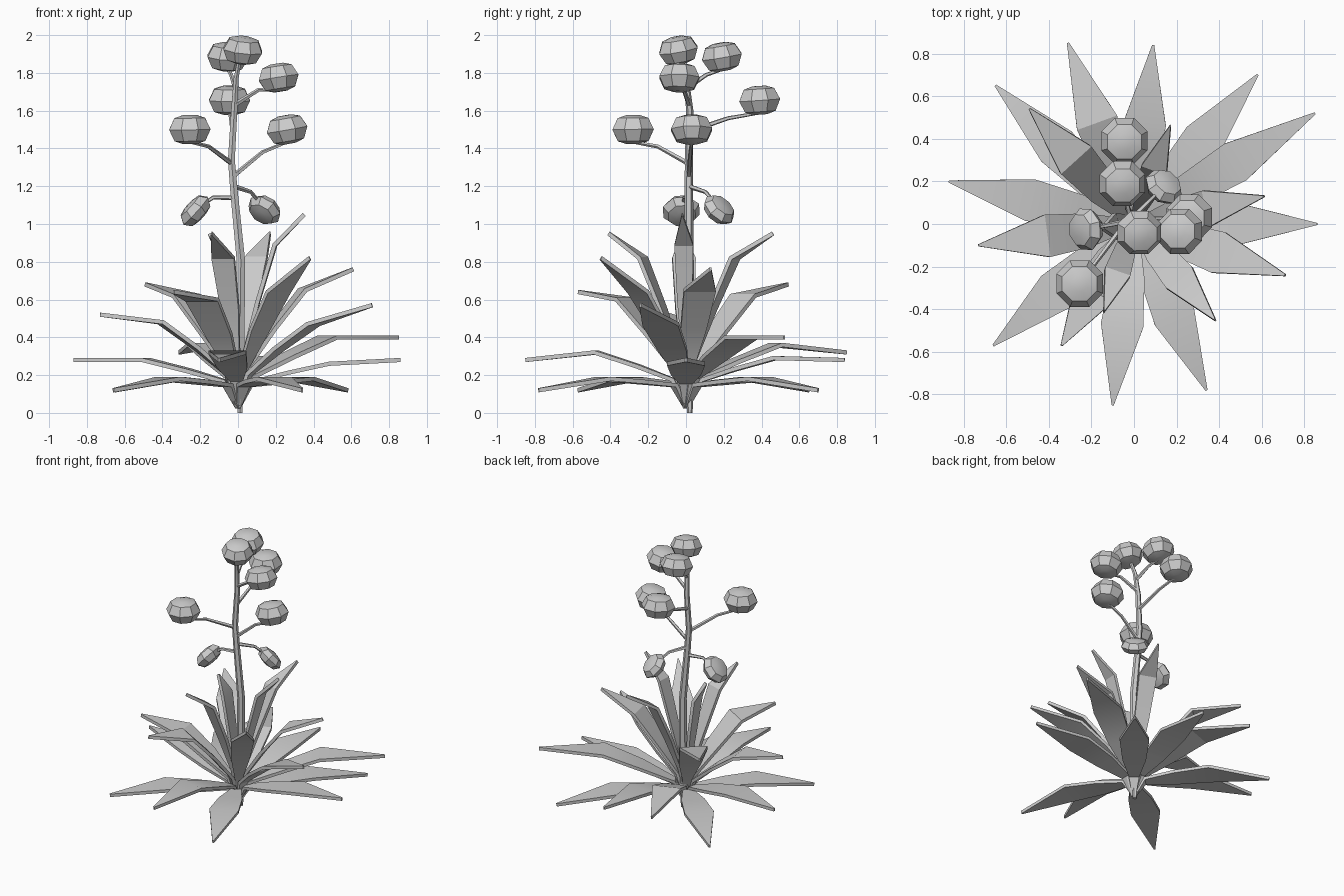
import bpy
import bmesh
import math
from mathutils import Vector

cube = bpy.data.objects.get("Cube")
if cube:
    bpy.data.objects.remove(cube, do_unlink=True)

grey = bpy.data.materials.new("plain_grey")
grey.use_nodes = True
colour = (0.6, 0.6, 0.6, 1)
grey.diffuse_color = colour
grey.node_tree.nodes["Principled BSDF"].inputs["Base Color"].default_value = colour


def loft(name, rings):
    """Skin a row of equal rings, cap the ends and smooth by angle."""
    bm = bmesh.new()
    rings = [[bm.verts.new(p) for p in ring] for ring in rings]
    for low, high in zip(rings, rings[1:]):
        for k in range(len(low)):
            n = (k + 1) % len(low)
            bm.faces.new((low[k], low[n], high[n], high[k]))
    bm.faces.new(rings[0][::-1])
    bm.faces.new(rings[-1])
    bmesh.ops.recalc_face_normals(bm, faces=bm.faces)
    mesh = bpy.data.meshes.new(name)
    bm.to_mesh(mesh)
    bm.free()
    obj = bpy.data.objects.new(name, mesh)
    bpy.context.collection.objects.link(obj)
    mesh.materials.append(grey)
    bpy.ops.object.select_all(action="DESELECT")
    obj.select_set(True)
    bpy.context.view_layer.objects.active = obj
    bpy.ops.object.shade_smooth_by_angle(angle=math.radians(25))


def direction(points, i):
    return (points[min(i + 1, len(points) - 1)] - points[max(i - 1, 0)]).normalized()


def tube(name, points, radii, sides=6):
    """Sweep a polygon along a path."""
    rings = []
    for i, (p, r) in enumerate(zip(points, radii)):
        turn = Vector((0, 0, 1)).rotation_difference(direction(points, i))
        angles = [math.tau * (k + 0.5) / sides for k in range(sides)]
        rings.append([p + turn @ Vector((r * math.cos(a), r * math.sin(a), 0)) for a in angles])
    loft(name, rings)


def leaf(name, tip, bend_height):
    """Thick blade with a narrow neck that rises, bends outward and ends in a point."""
    x, y, top = tip
    reach = math.hypot(x, y)
    out = Vector((x, y, 0)) / reach
    side = Vector((-out.y, out.x, 0))
    width = 0.2 - 0.25 * max(0, top - 0.65)
    neck = 0.11 + 0.2 * bend_height
    # distance along the reach, height, share of the full width
    outline = [(0.0, 0.03, 0.12), (0.08, neck, 0.35),
               (0.3, (neck + bend_height) / 2, 0.8),
               (0.56, bend_height, 1.0), (1.0, top, 0.05)]
    path = [out * (far * reach) + Vector((0, 0, height)) for far, height, share in outline]
    rings = []
    for i, centre in enumerate(path):
        half = side * (width * outline[i][2] / 2)
        lift = direction(path, i).cross(side) * 0.011
        rings.append([centre - half - lift, centre + half - lift,
                      centre + half + lift, centre - half + lift])
    loft(name, rings)


def bud(name, centre, size, squash, tilt):
    """Flattened eight-sided bud whose axis leans outward by the tilt."""
    lean = Vector((centre.x, centre.y, 0)).normalized() * math.sin(tilt)
    axis = lean + Vector((0, 0, math.cos(tilt)))
    profile = [(0.04, -0.078), (0.09, -0.062), (0.121, 0), (0.09, 0.062), (0.04, 0.078)]
    tube(name, [centre + axis * (h * size * squash) for r, h in profile],
         [r * size for r, h in profile], 8)


# Leaves: tip position, then height at the bend
leaves = {
    "low_leaf": [((0.58, 0.7, 0.12), 0.18), ((-0.65, 0.65, 0.12), 0.18),
                 ((-0.66, -0.57, 0.12), 0.18), ((0.34, -0.78, 0.12), 0.18)],
    "spreading_leaf": [((0.86, 0, 0.28), 0.26), ((0.09, 0.84, 0.28), 0.29),
                       ((-0.87, 0.2, 0.28), 0.28), ((-0.1, -0.85, 0.28), 0.32),
                       ((-0.31, 0.85, 0.32), 0.36), ((0.85, 0.52, 0.4), 0.4)],
    "rising_leaf": [((-0.73, -0.1, 0.52), 0.48), ((0.71, -0.24, 0.57), 0.47),
                    ((-0.49, 0.54, 0.68), 0.62), ((-0.34, -0.57, 0.64), 0.6),
                    ((0.61, 0.13, 0.76), 0.65), ((0.38, -0.45, 0.82), 0.64)],
    "upright_leaf": [((0.17, 0.46, 0.95), 0.82), ((-0.14, -0.41, 0.95), 0.82),
                     ((0.35, -0.02, 1.05), 0.89), ((-0.15, -0.02, 0.95), 0.82)],
}
for kind, group in leaves.items():
    for number, (tip, bend_height) in enumerate(group, 1):
        leaf(f"{kind}_{number}", tip, bend_height)

# Flower stalk
stalk = [Vector(p) for p in [(0.01, 0.02, 0), (0.01, 0.02, 0.35), (0.015, 0.015, 0.81),
                             (-0.02, 0.015, 1.16), (-0.035, 0.015, 1.34),
                             (-0.02, 0.02, 1.6), (-0.01, 0, 1.77), (0.01, -0.03, 1.88)]]
tube("flower_stalk", stalk, [0.015, 0.028, 0.026, 0.023, 0.021, 0.019, 0.015, 0.012])


def on_stalk(height):
    for a, b in zip(stalk, stalk[1:]):
        if a.z <= height <= b.z:
            return a.lerp(b, (height - a.z) / (b.z - a.z))


# Buds: centre, size, tilt in degrees, branch start and elbow heights
buds = [((0.025, -0.04, 1.92), 0.92, 12, None, None),
        ((-0.055, 0.19, 1.885), 0.95, -10, 1.72, 1.79),
        ((0.215, -0.035, 1.775), 0.95, -9, 1.63, 1.71),
        ((-0.045, 0.39, 1.655), 0.97, -4, 1.49, 1.56),
        ((-0.255, -0.28, 1.5), 0.98, 1, 1.32, 1.41),
        ((0.26, 0.03, 1.5), 0.97, -10, 1.25, 1.38),
        ((-0.225, -0.025, 1.07), 0.86, 48, 1.14, 1.14),
        ((0.14, 0.175, 1.075), 0.8, 48, 1.2, 1.17)]
for number, (spot, size, tilt, start, elbow) in enumerate(buds, 1):
    centre = Vector(spot)
    drooping = tilt > 30
    bud(f"flower_bud_{number}", centre, size, 0.75 if drooping else 1, math.radians(tilt))
    if start:
        root = on_stalk(start)
        middle = root.lerp(centre, 0.55)
        middle.z = elbow
        # drooping buds are held at the middle, others from underneath
        end = centre - Vector((0, 0, -0.01 if drooping else 0.066))
        tube(f"flower_branch_{number}", [root, middle, end], [0.014, 0.011, 0.009], 5)
